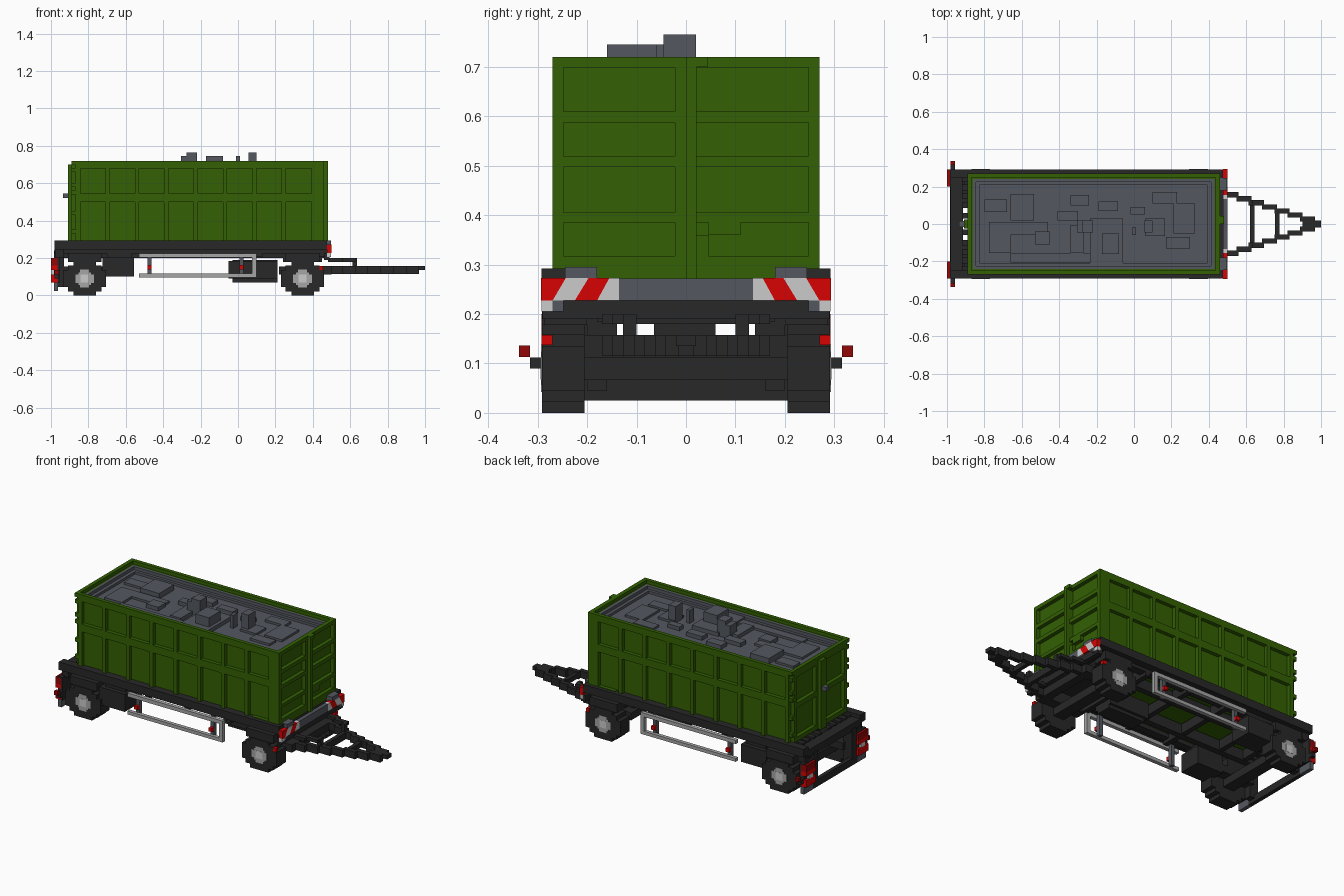
import bpy, bmesh, math

if "Cube" in bpy.data.objects:
    bpy.data.objects.remove(bpy.data.objects["Cube"], do_unlink=True)


def material(name, r, g, b):
    m = bpy.data.materials.new(name)
    m.use_nodes = True
    m.diffuse_color = (r, g, b, 1)
    bsdf = m.node_tree.nodes["Principled BSDF"]
    bsdf.inputs["Base Color"].default_value = (r, g, b, 1)
    bsdf.inputs["Roughness"].default_value = 0.8
    return m


GREEN = material("container green", 0.033, 0.118, 0.001)
DARK = material("chassis black", 0.021, 0.021, 0.021)
SLATE = material("slate grey", 0.088, 0.097, 0.116)
RED = material("signal red", 0.68, 0.001, 0.001)
DARK_RED = material("lamp dark red", 0.29, 0.002, 0.002)
LIGHT = material("light grey", 0.60, 0.60, 0.60)
STEEL = material("steel grey", 0.38, 0.38, 0.38)
V = 0.0225  # block unit


def finish(name, bm, mat):
    bmesh.ops.recalc_face_normals(bm, faces=bm.faces)
    me = bpy.data.meshes.new(name)
    bm.to_mesh(me)
    bm.free()
    me.materials.append(mat)
    ob = bpy.data.objects.new(name, me)
    bpy.context.scene.collection.objects.link(ob)
    return ob


def boxes(name, mat, items, mirror=False):
    """One object from (x0, x1, y0, y1, z0, z1) boxes, optionally mirrored in y."""
    items = list(items)
    if mirror:
        items += [(a, b, -d, -c, e, f) for a, b, c, d, e, f in items]
    bm = bmesh.new()
    for x0, x1, y0, y1, z0, z1 in items:
        for v in bmesh.ops.create_cube(bm, size=1)["verts"]:
            v.co = (x0 + (v.co.x + .5) * (x1 - x0), y0 + (v.co.y + .5) * (y1 - y0),
                    z0 + (v.co.z + .5) * (z1 - z0))
    return finish(name, bm, mat)


# Container body with a sunken top and overhanging rim
boxes("container_core", GREEN, [(-.868, .4375, -.2475, .2475, .275, .65)])
boxes("container_rim", GREEN, [
    (-.89, .46, .2475, .27, .698, .72), (-.89, .46, -.27, -.2475, .698, .72),
    (-.89, -.8675, -.2475, .2475, .698, .72), (.435, .46, -.2475, .2475, .698, .72),
    (-.868, -.86, -.2475, .2475, .65, .70), (.43, .4375, -.2475, .2475, .65, .70),
    (-.868, .4375, .24, .2475, .65, .70), (-.868, .4375, -.2475, -.24, .65, .70)])

# Side ribs around eight bays and two rows of panels
ribs = [(-.868, -.843, .2475, .27, .29, .70), (.392, .46, .2475, .27, .29, .70),
        (-.85, .40, .2475, .27, .68, .70),
        (-.85, .40, .2475, .27, .50, .545), (.28, .46, .2475, .27, .268, .295)]
ribs += [(-.843 + .157 * i - V, -.843 + .157 * i, .2475, .27, .29, .70) for i in range(1, 8)]
boxes("container_side_ribs", GREEN, ribs, mirror=True)

# Front end wall: posts, cross ribs and a proud centre post
rows = [(.27, .317), (.385, .405), (.497, .52), (.587, .61), (.70, .72)]
boxes("container_front_ribs", GREEN,
      [(.435, .46, -.25, .25, a, b) for a, b in rows]
      + [(.435, .46, -.27, -.2475, .27, .72), (.435, .46, .2475, .27, .27, .72),
         (.435, .46, -.022, 0, .27, .72), (.435, .48, 0, .0215, .27, .72),
         (.435, .48, .02, .043, .70, .72),
         (.435, .46, .02, .045, .317, .36), (.435, .46, .045, .11, .36, .385)])

# Rear doors: frames, hinges, centre plate and locking handle
boxes("rear_door_frames", GREEN,
      [(-.89, -.86, y - .011, y + .011, .29, .70) for y in (.2365, .034)]
      + [(-.89, -.86, .02, .2475, a, b) for a, b in ((.29, .317), (.49, .52), (.675, .70))],
      mirror=True)
boxes("rear_door_hinges", GREEN, [(-.89, -.86, .247, .2695, z, z + V)
                                  for z in (.33, .43, .54, .58, .66)], mirror=True)
boxes("rear_door_centre_plate", GREEN, [(-.91, -.86, -.025, .025, .29, .70)])
boxes("rear_door_handle", SLATE, [(-.935, -.905, -.015, .015, .52, .545)])

# Scrap load: stepped edge and low loose blocks
boxes("load_bed", SLATE, [
    (-.86, .43, -.24, .24, .645, .667),
    (-.86, .43, .225, .24, .65, .70), (-.86, .43, -.24, -.225, .65, .70),
    (-.86, -.845, -.225, .225, .65, .70), (.412, .43, -.225, .225, .65, .70),
    (-.845, .412, .208, .225, .65, .682), (-.845, .412, -.225, -.208, .65, .682),
    (-.845, -.825, -.208, .208, .65, .682), (.393, .412, -.208, .208, .65, .682)])
boxes("load_blocks", SLATE, [
    (x0, x1, y0, y1, .65, z) for x0, x1, y0, y1, z in (
        (-.80, -.68, .065, .13, .68), (-.66, -.535, .02, .16, .70), (-.41, -.30, .02, .07, .69),
        (-.34, -.24, .10, .155, .69), (-.19, -.085, .07, .12, .69), (.10, .23, .11, .17, .68),
        (.21, .325, -.05, .11, .68), (.17, .30, -.13, -.07, .68), (.06, .165, -.065, .03, .68),
        (-.235, -.06, -.22, .03, .69), (-.775, -.66, -.155, .01, .68), (-.70, -.46, -.06, .01, .68),
        (-.53, -.45, -.11, -.04, .69), (-.66, -.06, -.205, -.155, .68), (-.34, -.27, -.155, -.005, .69),
        (-.02, .06, .05, .09, .69), (-.275, -.22, -.045, .02, .765), (-.305, -.275, -.045, .02, .745),
        (-.17, -.08, -.16, -.05, .745), (-.01, .01, -.06, -.02, .745), (.055, .10, -.045, .02, .765))])

# Chassis: outer rails, inner rails and cross members
boxes("chassis_rails", DARK, [(-.98, .475, .245, .2925, .245, .2925),
                              (-.91, .475, .205, .25, .225, .25),
                              (-.93, .46, .10, .135, .20, .262)], mirror=True)
boxes("chassis_cross_members", DARK,
      [(x, x + .03, -.25, .25, .205, .262) for x in (-.86, -.70, -.44, -.18, .10, .28, .43)])
boxes("rear_frame_beam", DARK, [(-.98, -.915, -.25, .25, .225, .27)])
boxes("rear_frame_links", DARK, [(-.92, -.85, y, y + .03, .225, .28)
                                 for y in (.03, .085, .135, .18, .225)], mirror=True)
boxes("front_stops", SLATE, [(.45, .497, .18, .245, .265, .295)], mirror=True)

# Wheels: stacked blocks, cross-shaped hub, axle and springs
for label, cx in (("rear", -.82), ("front", .345)):
    steps = ((.06, 0, .18), (.09, .022, .16), (.115, .045, .135))
    boxes(label + "_wheels", DARK, [(cx - h, cx + h, .205, .2915, a, b) for h, a, b in steps], True)
    boxes(label + "_hubs", STEEL, [(cx - .05, cx + .05, .28, .293, .067, .113),
                                   (cx - .024, cx + .024, .28, .293, .042, .138),
                                   (cx - .034, cx + .034, .28, .2925, .056, .124)], True)
    boxes(label + "_hub_caps", LIGHT, [(cx - .022, cx + .022, .28, .294, .068, .112)], True)
    boxes(label + "_axle", DARK, [(cx - .035, cx + .035, -.21, .21, .067, .115)])
    boxes(label + "_springs", DARK, [(cx - .12, cx + .12, .14, .20, .112, .155),
                                     (cx - .06, cx + .06, .14, .20, .15, .205),
                                     (cx - .09, cx + .09, .2, .2875, .178, .228)], True)

# Steering turntable and centre tank
boxes("turntable", DARK, [(.24, .45, -.14, .14, .18, .205), (.27, .42, -.18, .18, .185, .2),
                          (.45, .50, -.205, .205, .112, .158), (.46, .49, -.29, .29, .19, .228),
                          (.22, .24, -.205, .205, .112, .155)])
boxes("centre_tank", DARK, [(-.05, .21, -.065, .06, .09, .185), (-.03, .21, -.05, .045, .07, .19)])
boxes("tool_boxes", DARK, [(-.725, -.555, .14, .275, .10, .205),
                           (-.70, -.57, .16, .25, .2, .23)], True)

# Drawbar: stepped A-frame with ties, coupling eye and upper braces
arms = [(.48 + .068 * i, .56 + .068 * i, .143 - .0215 * i, .170 - .0215 * i, .115, .158)
        for i in range(7)]
boxes("drawbar_arms", DARK, arms, True)
boxes("drawbar_ties", DARK, [(.62, .643, -.11, .11, .115, .155), (.755, .778, -.065, .065, .12, .15),
                             (.90, .955, -.025, .025, .115, .158), (.95, 1.0, -.02, .02, .135, .158)])
boxes("drawbar_braces", DARK, [a[:4] + (.18, .2) for a in arms[:2]]
      + [(.612, .635, .1, .127, .15, .2)], True)

# Side guards with posts and marker lamps
boxes("side_guards", STEEL, [(-.53, .10, .265, .2875, .203, .225), (-.53, .10, .265, .2875, .097, .117),
                             (.075, .10, .265, .2875, .10, .22)], True)
boxes("guard_posts", SLATE, [(x, x + V, .245, .27, .10, .228) for x in (-.485, .008)], True)
boxes("guard_lamps", RED, [(x, x + V, .265, .2875, .14, .162) for x in (-.485, .008)]
      + [(.435, .455, .27, .2925, .137, .158)], True)

# Front warning board with slanted stripes through its full depth
boxes("front_board", SLATE, [(.475, .499, -.136, .136, .227, .272)])
boxes("front_lamp_housings", SLATE, [(.475, .497, .248, .27, .205, .227)], True)
boxes("front_position_lamps", LIGHT, [(.475, .497, .27, .2925, .205, .227)], True)


def slants(name, mat, shapes, x0, x1, z0, z1):
    """Slanted blocks from (outer top, inner top, outer bottom, inner bottom), both sides."""
    bm = bmesh.new()
    for s in (1, -1):
        for a, b, c, d in shapes:
            pts = [(s * a, z1), (s * b, z1), (s * d, z0), (s * c, z0)]
            f = bm.faces.new([bm.verts.new((x0, y, z)) for y, z in pts])
            ext = bmesh.ops.extrude_face_region(bm, geom=[f], use_keep_orig=True)["geom"]
            for v in ext:
                if isinstance(v, bmesh.types.BMVert):
                    v.co.x = x1
    return finish(name, bm, mat)


slants("front_stripes_red", RED, [(.293, .243, .293, .270), (.197, .155, .225, .180)],
       .4755, .5, .227, .2728)
slants("front_stripes_light", LIGHT, [(.243, .197, .270, .225), (.155, .135, .180, .135)],
       .4755, .5, .227, .2728)

# Rear bumper, corner plates and outrigger lamps
boxes("rear_bumper", DARK, [(-.985, -.962, -.21, .21, .025, .067)])
boxes("rear_bumper_ends", SLATE, [(-.985, -.962, .21, .2915, .025, .067)], True)
boxes("rear_bumper_hangers", DARK, [(-.985, -.955, .2, .2915, .067, .205),
                                    (-.975, -.93, .215, .27, .2, .25),
                                    (-.985, -.93, .16, .2, .045, .24)], True)
boxes("rear_upper_lamps", DARK_RED, [(-1.0, -.965, .2, .2925, .16, .2)], True)
boxes("rear_lower_lamps", RED, [(-1.0, -.965, .2, .2925, .135, .16),
                                (-1.0, -.965, .2, .2925, .07, .112)], True)
boxes("rear_lamp_lenses", LIGHT, [(-1.0, -.985, .225, .265, .112, .135)], True)
boxes("outrigger_arms", DARK, [(-.98, -.957, .285, .315, .09, .112)], True)
boxes("outrigger_lamps", DARK_RED, [(-.98, -.957, .315, .338, .113, .136)], True)
